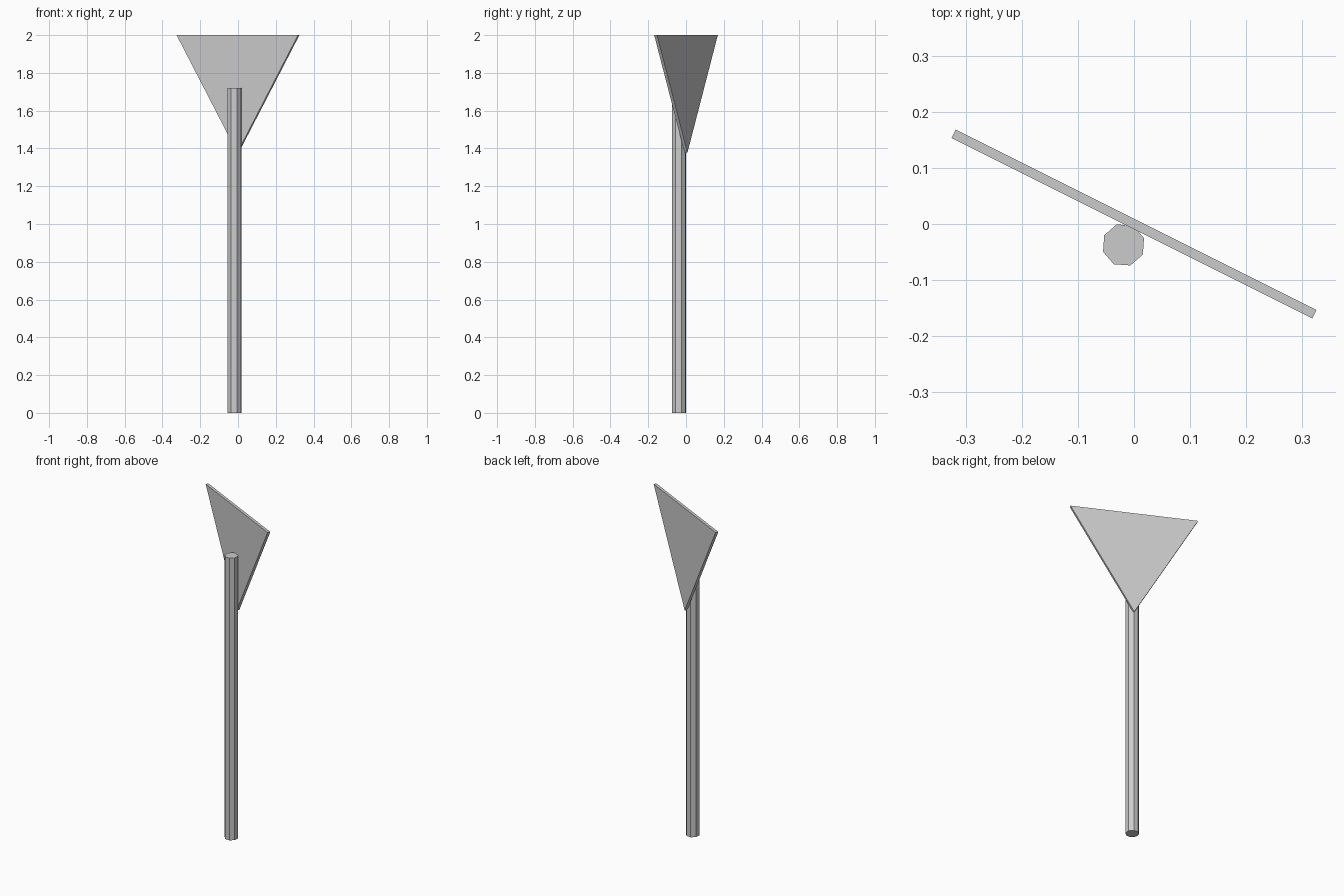
import bpy, bmesh
from math import radians, sqrt

if "Cube" in bpy.data.objects:
    bpy.data.objects.remove(bpy.data.objects["Cube"])

TURN = radians(-26.57)   # whole sign is turned about z
WIDTH, THICK = 0.719, 0.017
POLE_R, POLE_H = 0.0385, 1.72


def make_object(name, bm):
    bmesh.ops.recalc_face_normals(bm, faces=bm.faces)
    mesh = bpy.data.meshes.new(name)
    bm.to_mesh(mesh)
    bm.free()
    obj = bpy.data.objects.new(name, mesh)
    bpy.context.collection.objects.link(obj)
    obj.rotation_euler.z = TURN
    return obj


# Triangular plate, point down, top edge at z = 2
bm = bmesh.new()
profile = [(-WIDTH / 2, 2), (WIDTH / 2, 2), (0, 2 - WIDTH * sqrt(3) / 2)]
face = bm.faces.new([bm.verts.new((x, -THICK / 2, z)) for x, z in profile])
extruded = bmesh.ops.extrude_face_region(bm, geom=[face], use_keep_orig=True)
moved = [v for v in extruded["geom"] if isinstance(v, bmesh.types.BMVert)]
bmesh.ops.translate(bm, verts=moved, vec=(0, THICK, 0))
make_object("sign_plate", bm)

# Eight-sided pole, just touching into the plate
bm = bmesh.new()
bmesh.ops.create_cone(bm, cap_ends=True, segments=8, radius1=POLE_R,
                      radius2=POLE_R, depth=POLE_H)
bmesh.ops.translate(bm, verts=bm.verts, vec=(0, -0.0417, POLE_H / 2))
make_object("pole", bm)
